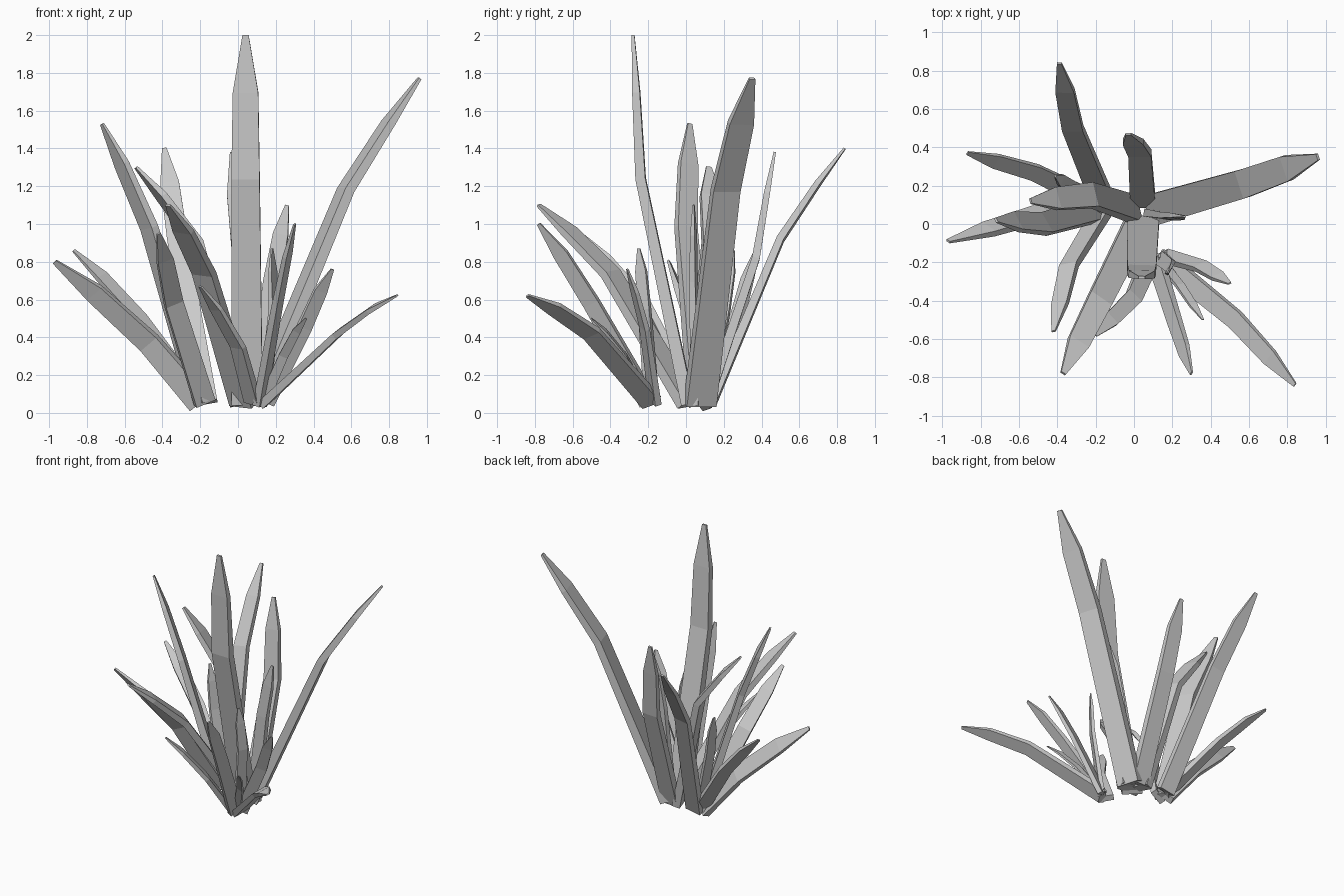
import bpy, bmesh
from math import radians, cos, sin
from mathutils import Vector

if "Cube" in bpy.data.objects:
    bpy.data.objects.remove(bpy.data.objects["Cube"])

UP = Vector((0, 0, 1))


def leaf(name, base, mid, tip, width, roll):
    """Flat four-sided blade: base, middle, shoulder and narrow blunt tip."""
    b, m, t = Vector(base), Vector(mid), Vector(tip)
    shoulder = m.lerp(t, 0.58) + UP * 0.015
    pts = [b, m, shoulder, t]
    whole = (t - b).normalized()
    side0 = UP.cross(Vector((whole.x, whole.y, 0))).normalized()
    widths = [1.1, 1.0, 0.9, 0.22]
    thick = [0.45, 0.35, 0.27, 0.1]
    bm = bmesh.new()
    rings = []
    for i, p in enumerate(pts):
        d = (pts[min(i + 1, 3)] - pts[max(i - 1, 0)]).normalized()
        h = (side0 - d * side0.dot(d)).normalized()
        n = d.cross(h)
        r = radians(roll)
        w = (h * cos(r) + n * sin(r)) * width * widths[i] / 2
        k = (n * cos(r) - h * sin(r)) * width * thick[i] / 2
        ring = []
        for c in (p - w - k, p + w - k, p + w + k, p - w + k):
            c.z = min(max(c.z, 0), 2)
            ring.append(bm.verts.new(c))
        rings.append(ring)
    for lo, hi in zip(rings, rings[1:]):
        for j in range(4):
            q = (j + 1) % 4
            bm.faces.new((lo[j], lo[q], hi[q], hi[j]))
    bm.faces.new(rings[0][::-1])
    bm.faces.new(rings[-1])
    bmesh.ops.recalc_face_normals(bm, faces=bm.faces)
    me = bpy.data.meshes.new(name)
    bm.to_mesh(me)
    bm.free()
    bpy.context.collection.objects.link(bpy.data.objects.new(name, me))


def clump(name, root, blades):
    """Blades fan out from a shared root, each starting slightly outwards."""
    for i, (mid, tip, width, roll) in enumerate(blades):
        out = Vector((mid[0] - root[0], mid[1] - root[1], 0)).normalized() * 0.05
        leaf(f"{name}_leaf_{i + 1}", Vector(root) + out, mid, tip, width, roll)


# Central clump with the tallest blades
clump("centre", (0.05, 0.06, 0.045), [
    ((0.04, -0.24, 1.24), (0.04, -0.28, 2.0), 0.15, 0),
    ((0.57, 0.21, 1.18), (0.96, 0.35, 1.77), 0.15, 0),
    ((0.03, 0.37, 0.82), (-0.03, 0.47, 1.38), 0.12, -12),
    ((-0.22, 0.15, 0.90), (-0.54, 0.12, 1.30), 0.13, 20),
    ((-0.18, -0.40, 0.74), (-0.37, -0.78, 1.10), 0.13, -10),
    ((0.18, 0.04, 0.70), (0.26, 0.04, 1.10), 0.09, 85),
])

# Left clump
clump("left", (-0.15, 0.09, 0.055), [
    ((-0.47, 0.00, 0.98), (-0.72, 0.02, 1.53), 0.12, 25),
    ((-0.32, 0.50, 0.92), (-0.39, 0.84, 1.40), 0.11, -20),
    ((-0.47, 0.06, 0.37), (-0.97, -0.09, 0.80), 0.12, 55),
    ((-0.52, 0.27, 0.50), (-0.87, 0.37, 0.86), 0.09, -25),
    ((-0.34, 0.20, 0.55), (-0.41, 0.25, 0.86), 0.07, 10),
    ((-0.34, -0.22, 0.58), (-0.42, -0.56, 0.95), 0.10, 40),
])

# Right front clump
clump("right", (0.10, -0.15, 0.055), [
    ((0.21, -0.50, 0.58), (0.30, -0.78, 1.00), 0.09, 50),
    ((0.35, -0.22, 0.45), (0.50, -0.31, 0.76), 0.08, -45),
    ((0.53, -0.50, 0.42), (0.84, -0.84, 0.62), 0.10, 25),
    ((0.24, -0.32, 0.30), (0.36, -0.50, 0.50), 0.05, -40),
    ((0.19, -0.22, 0.55), (0.18, -0.25, 0.87), 0.07, 30),
    ((0.00, -0.38, 0.35), (-0.20, -0.58, 0.67), 0.09, -10),
])
